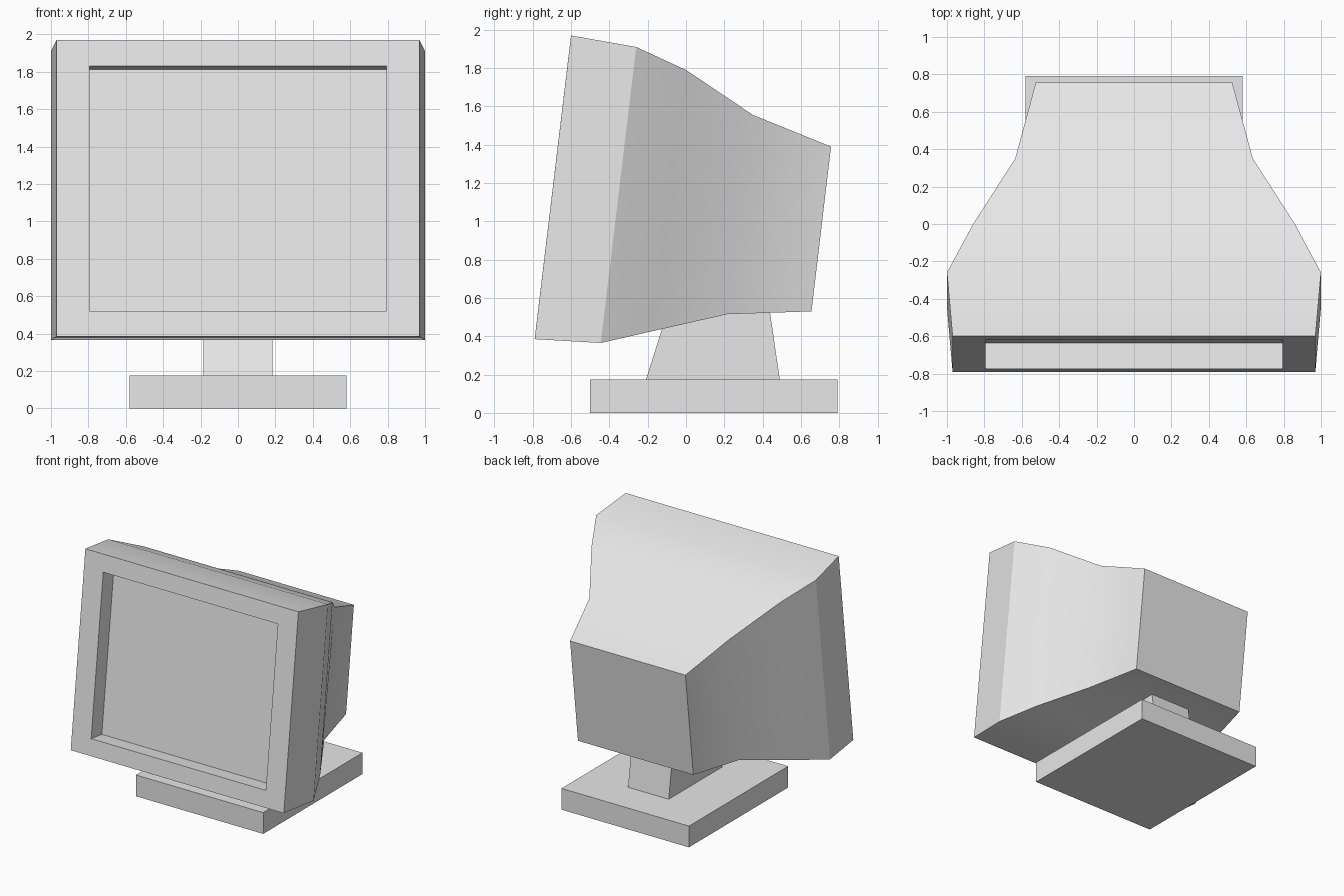
import bpy
import bmesh
import math

cube = bpy.data.objects.get("Cube")
if cube:
    bpy.data.objects.remove(cube, do_unlink=True)

grey = bpy.data.materials.new("light_grey")
grey.use_nodes = True
grey.diffuse_color = (0.8, 0.8, 0.8, 1)
grey.node_tree.nodes["Principled BSDF"].inputs["Base Color"].default_value = (0.8, 0.8, 0.8, 1)


def loft(name, sections):
    """Skin rectangular sections, each (half width, (y, z) low, (y, z) high)."""
    bm = bmesh.new()
    rings = []
    for half, low, high in sections:
        corners = [(-half, *low), (half, *low), (half, *high), (-half, *high)]
        rings.append([bm.verts.new(c) for c in corners])
    for a, b in zip(rings, rings[1:]):
        for i in range(4):
            j = (i + 1) % 4
            bm.faces.new((a[i], a[j], b[j], b[i]))
    bm.faces.new(rings[0])
    bm.faces.new(rings[-1])
    bmesh.ops.recalc_face_normals(bm, faces=bm.faces)
    mesh = bpy.data.meshes.new(name)
    bm.to_mesh(mesh)
    bm.free()
    mesh.materials.append(grey)
    obj = bpy.data.objects.new(name, mesh)
    bpy.context.collection.objects.link(obj)
    return obj


# Tilted housing: recessed screen, bezel, then the shell narrowing to the back
housing = loft("monitor_housing", [
    (0.795, (-0.635, 0.503), (-0.478, 1.813)),
    (0.795, (-0.774, 0.52), (-0.617, 1.83)),
    (0.97, (-0.79, 0.385), (-0.60, 1.97)),
    (1.0, (-0.445, 0.365), (-0.26, 1.91)),
    (0.86, (-0.16, 0.43), (0.0, 1.79)),
    (0.635, (0.215, 0.515), (0.35, 1.555)),
    (0.525, (0.655, 0.53), (0.757, 1.39)),
])
bpy.ops.object.select_all(action="DESELECT")
housing.select_set(True)
bpy.context.view_layer.objects.active = housing
bpy.ops.object.shade_smooth_by_angle(angle=math.radians(30))

# Tapered neck reaching up into the housing
loft("stand_neck", [
    (0.185, (-0.21, 0.17), (0.49, 0.17)),
    (0.185, (-0.09, 0.55), (0.435, 0.55)),
])

# Flat foot
loft("stand_base", [
    (0.58, (-0.50, 0), (0.79, 0)),
    (0.58, (-0.50, 0.175), (0.79, 0.175)),
])
